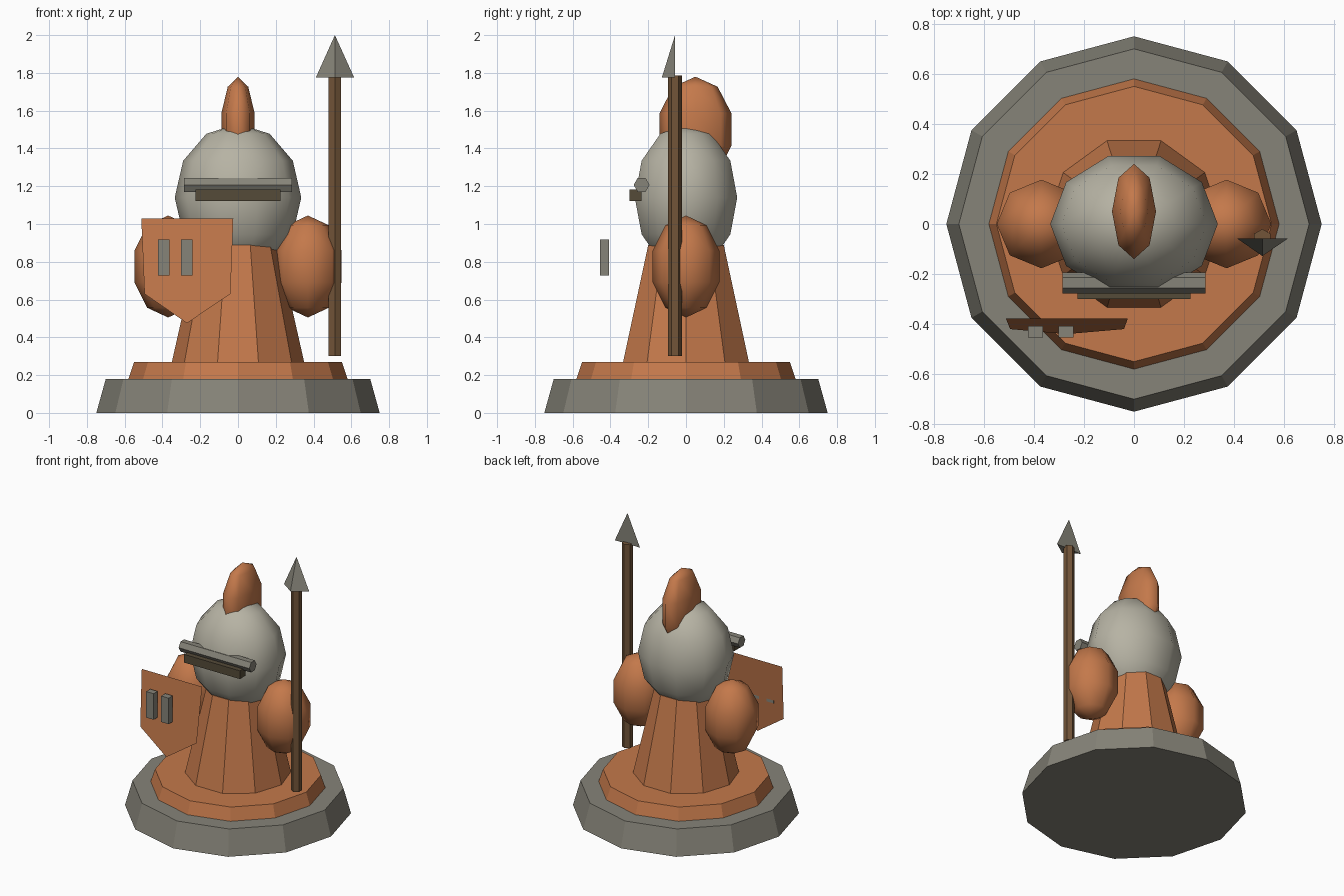
import bpy, bmesh
from math import radians
from mathutils import Matrix

if "Cube" in bpy.data.objects:
    bpy.data.objects.remove(bpy.data.objects["Cube"])


def material(name, rgb):
    m = bpy.data.materials.new(name)
    m.diffuse_color = (*rgb, 1)
    m.use_nodes = True
    m.node_tree.nodes["Principled BSDF"].inputs["Base Color"].default_value = m.diffuse_color
    return m


CLAY = material("clay", (0.55, 0.19, 0.07))
STONE = material("stone", (0.24, 0.23, 0.19))
STEEL = material("pale_steel", (0.47, 0.45, 0.37))
WOOD = material("wood", (0.17, 0.09, 0.04))
SHADOW = material("slit_dark", (0.09, 0.07, 0.04))


def finish(name, bm, mat, smooth=False):
    me = bpy.data.meshes.new(name)
    bmesh.ops.recalc_face_normals(bm, faces=bm.faces)
    for f in bm.faces:
        f.smooth = smooth
    bm.to_mesh(me)
    bm.free()
    me.materials.append(mat)
    ob = bpy.data.objects.new(name, me)
    bpy.context.collection.objects.link(ob)
    return ob


def frustum(name, sides, r1, r2, z1, z2, mat, x=0, y=0, turn=0):
    """Upright tapered prism between two heights."""
    bm = bmesh.new()
    m = Matrix.Translation((x, y, (z1 + z2) / 2)) @ Matrix.Rotation(radians(turn), 4, 'Z')
    bmesh.ops.create_cone(bm, cap_ends=True, segments=sides, radius1=r1,
                          radius2=r2, depth=z2 - z1, matrix=m)
    return finish(name, bm, mat)


def ellipsoid(name, segs, rings, centre, radii, mat, turn=0):
    bm = bmesh.new()
    m = (Matrix.Translation(centre) @ Matrix.Diagonal((*radii, 1))
         @ Matrix.Rotation(radians(turn), 4, 'Z'))
    bmesh.ops.create_uvsphere(bm, u_segments=segs, v_segments=rings, radius=1, matrix=m)
    return finish(name, bm, mat, smooth=True)


def box(name, centre, size, mat):
    bm = bmesh.new()
    m = Matrix.Translation(centre) @ Matrix.Diagonal((*size, 1))
    bmesh.ops.create_cube(bm, size=1, matrix=m)
    return finish(name, bm, mat)


# Stepped base and robed body
frustum("base", 12, 0.75, 0.70, 0, 0.18, STONE)
frustum("plinth", 12, 0.58, 0.55, 0.18, 0.27, CLAY)
frustum("body", 10, 0.35, 0.21, 0.27, 0.89, CLAY, turn=18)

# Arms
for side, sx in (("left", 1), ("right", -1)):
    ellipsoid(side + "_arm", 8, 5, (sx * 0.37, 0, 0.775), (0.188, 0.186, 0.27), CLAY)

# Helmet and crest
ellipsoid("helmet", 10, 6, (0, 0, 1.14), (0.335, 0.285, 0.39), STEEL, turn=18)
ellipsoid("crest", 8, 5, (0, 0.05, 1.5), (0.0925, 0.2, 0.28), CLAY)

# Visor: hexagonal brow bar with a dark slit below
bar = bmesh.new()
bmesh.ops.create_cone(bar, cap_ends=True, segments=6, radius1=0.042, radius2=0.042,
                      depth=0.57, matrix=Matrix.Translation((0, -0.235, 1.207))
                      @ Matrix.Rotation(radians(90), 4, 'Y'))
finish("visor_bar", bar, STONE)
box("visor_slit", (0, -0.267, 1.153), (0.45, 0.065, 0.06), SHADOW)

# Shield: single thin face leaning forward at the tip
sh = bmesh.new()
outline = [(-0.512, -0.378, 1.03), (-0.495, -0.42, 0.63), (-0.27, -0.44, 0.475),
           (-0.04, -0.42, 0.63), (-0.025, -0.378, 1.03)]
sh.faces.new([sh.verts.new(p) for p in outline])
me = finish("shield", sh, CLAY).data
if me.polygons[0].normal.y > 0:
    me.flip_normals()
for i, x in enumerate((-0.393, -0.272)):
    box(f"shield_bar_{i + 1}", (x, -0.431, 0.823), (0.06, 0.047, 0.19), STONE)

# Spear: hexagonal shaft and three-sided head
frustum("spear_shaft", 6, 0.038, 0.038, 0.30, 1.785, WOOD, 0.513, -0.058)
tip = bmesh.new()
a, b, c, d = [tip.verts.new(p) for p in ((0.412, -0.058, 1.775), (0.615, -0.058, 1.775),
                                         (0.513, -0.128, 1.775), (0.513, -0.058, 2.0))]
for f in ((a, b, c), (a, c, d), (c, b, d), (b, a, d)):
    tip.faces.new(f)
finish("spear_head", tip, STONE)
